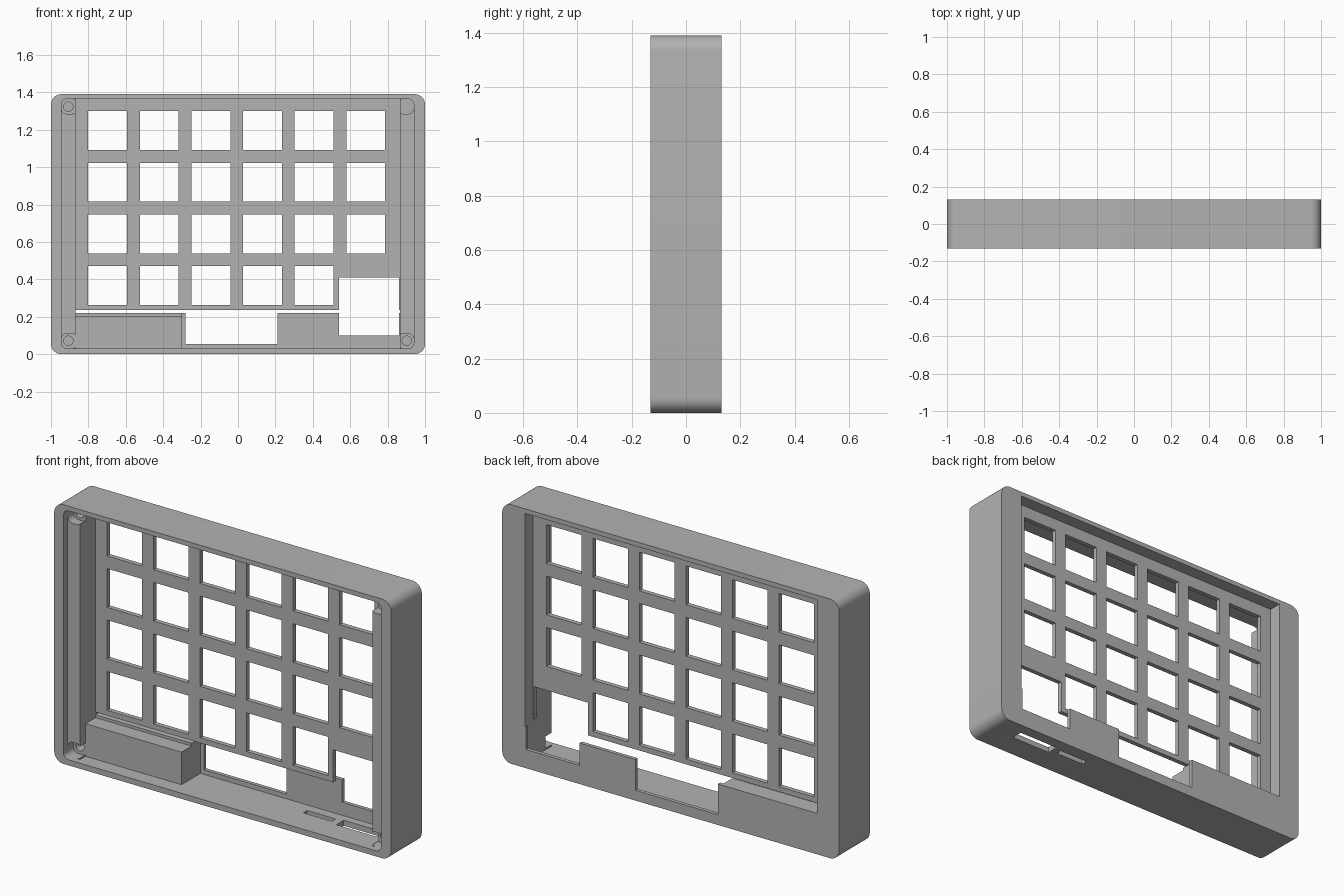
import bpy, bmesh, math
from mathutils import Vector

cube = bpy.data.objects.get("Cube")
if cube:
    bpy.data.objects.remove(cube)

grey = bpy.data.materials.new("case grey")
grey.use_nodes = True
colour = (0.45, 0.45, 0.45, 1)
grey.diffuse_color = colour
grey.node_tree.nodes["Principled BSDF"].inputs["Base Color"].default_value = colour

FRONT, BACK = -0.13, 0.13
OPEN_F, OPEN_B = -0.2, 0.2          # cutters overshoot both faces
LEFT, RIGHT = -0.87, 0.865          # sides of the key window
FLOOR, CEIL, TOP = 0.03, 1.365, 1.39


def add_box(bm, x0, x1, z0, z1, y0, y1, radius=0):
    """Box with optional rounding of the edges that run front to back."""
    verts = bmesh.ops.create_cube(bm, size=1)["verts"]
    for v in verts:
        v.co = Vector(((x0 + x1) / 2 + v.co.x * (x1 - x0),
                       (y0 + y1) / 2 + v.co.y * (y1 - y0),
                       (z0 + z1) / 2 + v.co.z * (z1 - z0)))
    if radius:
        edges = {e for v in verts for e in v.link_edges
                 if abs(e.verts[0].co.y - e.verts[1].co.y) > 0.001}
        bmesh.ops.bevel(bm, geom=list(edges), offset=radius, segments=8,
                        profile=0.5, affect='EDGES')


def make_object(name, bm):
    bmesh.ops.recalc_face_normals(bm, faces=bm.faces)
    mesh = bpy.data.meshes.new(name)
    bm.to_mesh(mesh)
    bm.free()
    mesh.materials.append(grey)
    obj = bpy.data.objects.new(name, mesh)
    bpy.context.collection.objects.link(obj)
    return obj


# Outer case body
bm = bmesh.new()
add_box(bm, -1, 1, 0, TOP, FRONT, BACK, 0.055)
case = make_object("keyboard_case", bm)
cutters = []


def cut(bm):
    cutter = make_object("cutter", bm)
    cutter.hide_render = True
    cutters.append(cutter)
    mod = case.modifiers.new("cut", 'BOOLEAN')
    mod.operation = 'DIFFERENCE'
    mod.solver = 'EXACT'
    mod.object = cutter


def cut_box(*args):
    bm = bmesh.new()
    add_box(bm, *args)
    cut(bm)


# Shallow lip around the open front
cut_box(-0.945, 0.94, FLOOR, CEIL, OPEN_F, -0.095, 0.04)
# Main cavity down to the key plate
cut_box(LEFT, RIGHT, 0.22, CEIL, OPEN_F, 0.035)
# Lower bay: shallow over the solid block, deep beside it
cut_box(LEFT, RIGHT, FLOOR, 0.23, OPEN_F, -0.05)
cut_box(LEFT, RIGHT, 0.205, 0.23, OPEN_F, 0.035)
cut_box(-0.3, RIGHT, FLOOR, 0.235, OPEN_F, 0.11)
# Recess behind the key plate
cut_box(LEFT, RIGHT, 0.22, CEIL, 0.06, OPEN_B)
# Slit under the plate, display window and corner knob window
cut_box(LEFT, 0.54, 0.22, 0.235, OPEN_F, OPEN_B)
cut_box(-0.28, 0.21, 0.055, 0.23, OPEN_F, OPEN_B)
cut_box(0.54, 0.86, 0.10, 0.41, OPEN_F, OPEN_B)

# Key holes, the last column lacks its lowest one
bm = bmesh.new()
half = 0.104
for col in range(6):
    for row in range(4):
        if col == 5 and row == 3:
            continue
        x, z = -0.697 + col * 0.276, 1.195 - row * 0.276
        add_box(bm, x - half, x + half, z - half, z + half, -0.02, 0.1)
cut(bm)

# Port openings through the bottom wall
bm = bmesh.new()
add_box(bm, 0.37, 0.54, -0.1, 0.06, 0.025, 0.058)
add_box(bm, 0.58, 0.82, -0.1, 0.06, 0.005, 0.068)
cut(bm)

# Screw pockets and holes at the corners of the side rails
pockets, holes = bmesh.new(), bmesh.new()
for x0, x1 in ((-0.945, -0.86), (0.855, 0.94)):
    for z0, z1 in ((FLOOR, 0.11), (1.285, CEIL)):
        add_box(pockets, x0, x1, z0, z1, OPEN_F, -0.045, 0.03)
for x in (-0.907, 0.902):
    for z in (0.072, 1.323):
        ring = bmesh.ops.create_cone(holes, cap_ends=True, segments=24, radius1=0.025,
                                     radius2=0.025, depth=0.2)["verts"]
        for v in ring:
            v.co = Vector((x + v.co.x, -0.06 + v.co.z, z + v.co.y))
cut(pockets)
cut(holes)

# Apply the cuts and remove the cutters
bpy.context.view_layer.update()
graph = bpy.context.evaluated_depsgraph_get()
result = bpy.data.meshes.new_from_object(case.evaluated_get(graph))
case.modifiers.clear()
case.data = result
for cutter in cutters:
    bpy.data.objects.remove(cutter)
result.materials.clear()
result.materials.append(grey)
for poly in result.polygons:
    poly.material_index = 0

bpy.ops.object.select_all(action='DESELECT')
case.select_set(True)
bpy.context.view_layer.objects.active = case
bpy.ops.object.shade_smooth_by_angle(angle=math.radians(30))
